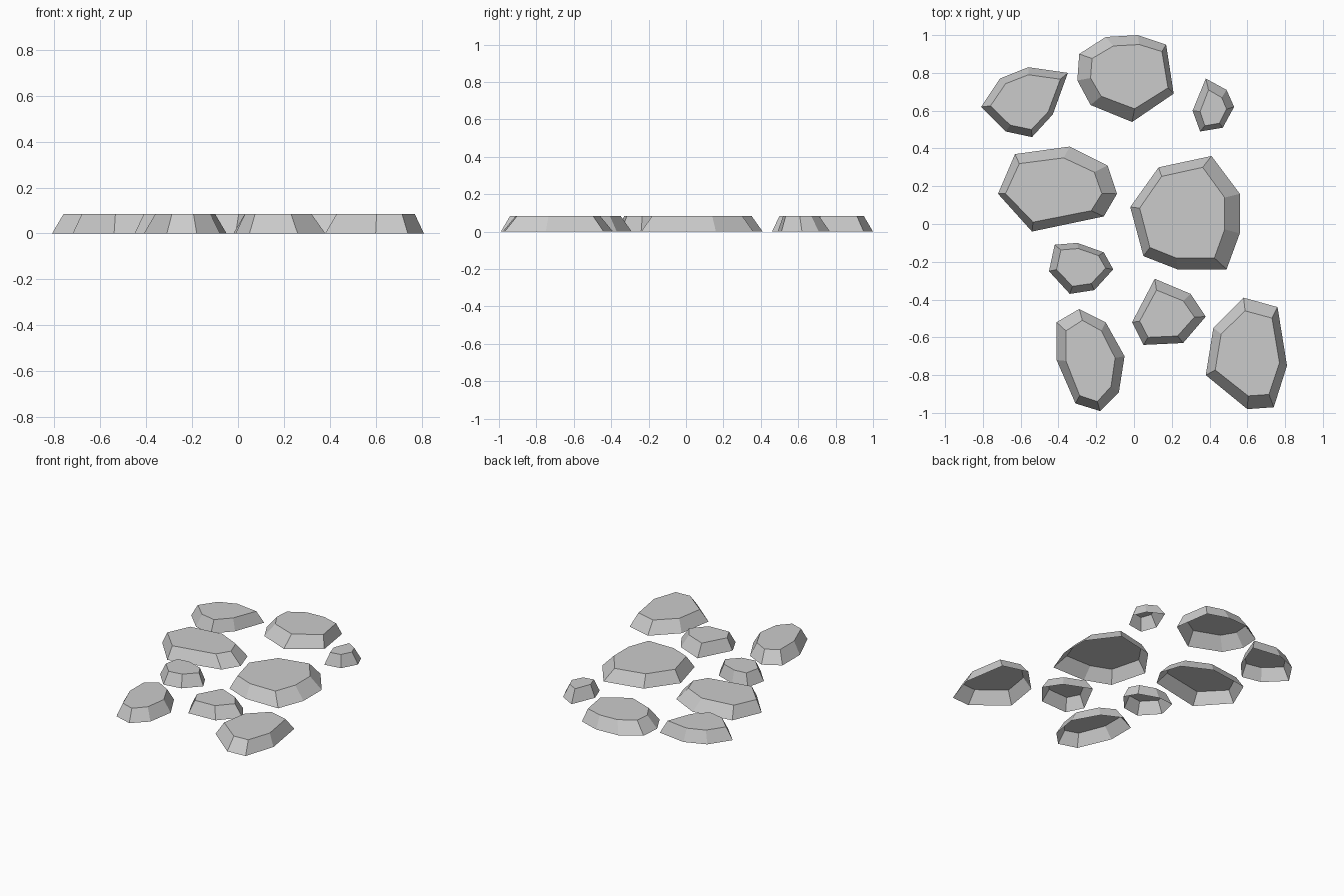
import bpy
import bmesh

cube = bpy.data.objects.get("Cube")
if cube:
    bpy.data.objects.remove(cube, do_unlink=True)

UNIT = 0.01       # outlines are given in hundredths
HEIGHT = 0.085    # shared height of all stones

# Single plain stone colour
stone_grey = bpy.data.materials.new("stone_grey")
stone_grey.use_nodes = True
colour = (0.6, 0.6, 0.6, 1.0)
stone_grey.diffuse_color = colour
stone_grey.node_tree.nodes["Principled BSDF"].inputs["Base Color"].default_value = colour


def remap(value, low, high, inset_low, inset_high):
    """Squeeze a coordinate from the base extent into the top extent."""
    share = (value - low) / (high - low)
    return low + inset_low + share * (high - low - inset_low - inset_high)


def build_stone(name, outline, left, right, front, back):
    """Open-bottomed stone: clockwise ground outline, flat top inset on each side."""
    xs, ys = zip(*outline)
    bm = bmesh.new()
    base, top = [], []
    for x, y in outline:
        base.append(bm.verts.new((x * UNIT, y * UNIT, 0)))
        tx = remap(x, min(xs), max(xs), left, right)
        ty = remap(y, min(ys), max(ys), front, back)
        top.append(bm.verts.new((tx * UNIT, ty * UNIT, HEIGHT)))
    # Flat walking surface
    bm.faces.new(reversed(top))
    # Sloping sides
    for i in range(len(base)):
        j = (i + 1) % len(base)
        bm.faces.new((base[i], top[i], top[j], base[j]))
    mesh = bpy.data.meshes.new(name)
    bm.to_mesh(mesh)
    bm.free()
    mesh.materials.append(stone_grey)
    stone = bpy.data.objects.new(name, mesh)
    bpy.context.collection.objects.link(stone)
    return stone


# Back row
build_stone("stone_back_right",
            [(-81, 62), (-71, 77), (-56, 83), (-35, 80), (-43, 58), (-54, 46), (-68, 49)],
            left=5, right=4, front=4, back=4)
build_stone("stone_back_middle",
            [(-29, 90), (-15, 99), (2, 100), (17, 95), (21, 69), (-1, 54), (-23, 63), (-30, 76)],
            left=7, right=3, front=7, back=5)
build_stone("stone_back_left_small",
            [(38, 77), (49, 71), (53, 62), (47, 51), (35, 49), (31, 60)],
            left=4, right=4, front=3, back=6)

# Middle rows
build_stone("stone_middle_right",
            [(-63, 37), (-34, 41), (-14, 31), (-9, 16), (-16, 4), (-54, -4), (-72, 16)],
            left=4, right=8, front=5, back=6)
build_stone("stone_middle_left_large",
            [(41, 36), (56, 16), (56, -5), (49, -24), (23, -24), (5, -17), (-2, 9), (13, 30)],
            left=5, right=8, front=6, back=6)
build_stone("stone_middle_right_small",
            [(-42, -11), (-30, -10), (-16, -15), (-11, -24), (-21, -35), (-34, -37), (-45, -25)],
            left=4, right=4, front=4, back=3)

# Front row
build_stone("stone_front_right",
            [(-29, -45), (-15, -52), (-5, -70), (-8, -89), (-18, -99), (-31, -95), (-41, -72), (-41, -52)],
            left=5, right=5, front=5, back=6)
build_stone("stone_front_middle_small",
            [(11, -29), (30, -37), (38, -49), (26, -63), (5, -64), (-1, -52)],
            left=4, right=6, front=4, back=6)
build_stone("stone_front_left",
            [(58, -39), (76, -44), (81, -75), (74, -97), (60, -98), (38, -80), (42, -55)],
            left=5, right=4, front=7, back=7)
